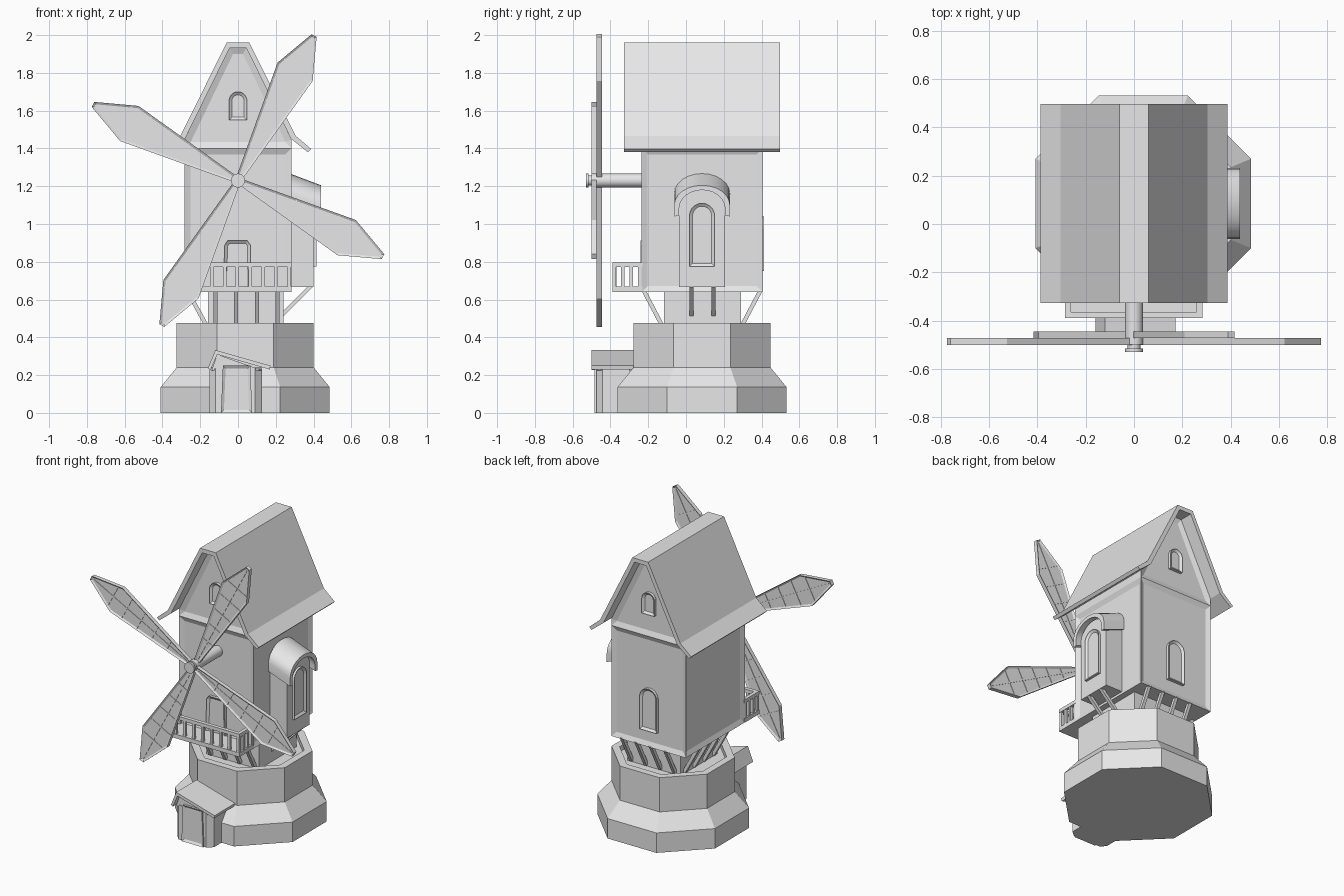
import bpy, bmesh, math
from mathutils import Vector

if "Cube" in bpy.data.objects:
    bpy.data.objects.remove(bpy.data.objects["Cube"])

grey = bpy.data.materials.new("plain grey")
grey.use_nodes = True
grey.diffuse_color = (0.8, 0.8, 0.8, 1)
grey.node_tree.nodes["Principled BSDF"].inputs["Base Color"].default_value = (0.8, 0.8, 0.8, 1)

CY = 0.085          # depth centre of the tower
HUB_Z = 1.23


def finish(name, bm, smooth=False):
    bmesh.ops.recalc_face_normals(bm, faces=bm.faces)
    mesh = bpy.data.meshes.new(name)
    bm.to_mesh(mesh)
    bm.free()
    mesh.materials.append(grey)
    obj = bpy.data.objects.new(name, mesh)
    bpy.context.collection.objects.link(obj)
    if smooth:
        bpy.ops.object.select_all(action='DESELECT')
        obj.select_set(True)
        bpy.context.view_layer.objects.active = obj
        bpy.ops.object.shade_smooth_by_angle(angle=math.radians(40))
    return obj


def prism(name, points, vec, inset=0, depth=0, pick=None, smooth=False):
    """Extrude a 3D outline along vec; sink a panel into faces chosen by pick(normal)."""
    bm = bmesh.new()
    face = bm.faces.new([bm.verts.new(p) for p in points])
    new = bmesh.ops.extrude_face_region(bm, geom=[face], use_keep_orig=True)["geom"]
    bmesh.ops.translate(bm, vec=vec, verts=[v for v in new if isinstance(v, bmesh.types.BMVert)])
    bmesh.ops.recalc_face_normals(bm, faces=bm.faces)
    bm.normal_update()
    if pick:
        chosen = [f for f in bm.faces if pick(f.normal)]
        bmesh.ops.inset_individual(bm, faces=chosen, thickness=inset, depth=-depth,
                                   use_even_offset=True)
    return finish(name, bm, smooth)


def box(name, lo, hi, **kw):
    (x0, y0, z0), (x1, y1, z1) = lo, hi
    return prism(name, [(x0, y0, z0), (x1, y0, z0), (x1, y1, z0), (x0, y1, z0)],
                 (0, 0, z1 - z0), **kw)


def beam(name, a, b, w=0.022):
    a, b = Vector(a), Vector(b)
    h = w / 2
    obj = box(name, (-h, -h, 0), (h, h, (b - a).length))
    obj.location = a
    obj.rotation_euler = (b - a).to_track_quat('Z', 'Y').to_euler()
    return obj


def rod(name, r, y0, y1):
    ring = [(r * math.cos(t), y0, HUB_Z + r * math.sin(t))
            for t in (i * math.tau / 20 for i in range(20))]
    return prism(name, ring, (0, y1 - y0, 0), smooth=True)


def arc(half, base, spring, top, n=12):
    """Arched outline as (across, height) pairs, running from one foot to the other."""
    pts = [(half * math.cos(math.pi * i / n), spring + (top - spring) * math.sin(math.pi * i / n))
           for i in range(n + 1)]
    return [(half, base)] + pts + [(-half, base)]


def window(name, loc, half, height, turn=0):
    """Arched frame with a sunken pane, facing -y before turning."""
    outline = [(u, 0.02, v) for u, v in arc(half, 0, height - half, height, 10)]
    obj = prism(name, outline, (0, -0.035, 0), 0.016, 0.012, lambda n: n.y < -0.9)
    obj.location = loc
    obj.rotation_euler.z = turn
    return obj


# Eight-sided stone base with a sunken top
bm = bmesh.new()
rings = []
for apothem, z in [(0.447, 0), (0.447, 0.137), (0.363, 0.24), (0.363, 0.475),
                   (0.315, 0.475), (0.315, 0.44)]:
    r = apothem / math.cos(math.pi / 8)
    rings.append([bm.verts.new((0.038 + r * math.cos((i + .5) * math.pi / 4),
                                CY + r * math.sin((i + .5) * math.pi / 4), z)) for i in range(8)])
for low, high in zip(rings, rings[1:]):
    for i in range(8):
        j = (i + 1) % 8
        bm.faces.new((low[i], low[j], high[j], high[i]))
bm.faces.new(rings[0])
bm.faces.new(rings[-1])
finish("stone_base", bm)

# Neck and slanted struts
box("neck", (-0.16, -0.116, 0.43), (0.24, 0.29, 0.65))
for i in range(4):
    x = -0.12 + 0.11 * i
    y = -0.07 + 0.105 * i
    beam("front_strut", (x, -0.12, 0.45), (x, -0.225, 0.65))
    beam("back_strut", (x, 0.29, 0.45), (x, 0.395, 0.65))
    beam("side_strut", (-0.16, y, 0.45), (-0.27, y, 0.65))
for y in (0.03, 0.145):
    beam("dormer_strut", (0.235, y, 0.52), (0.39, y, 0.675))

# Timber-framed body and gable
box("body", (-0.283, -0.235, 0.64), (0.283, 0.406, 1.4),
    inset=0.032, depth=0.014, pick=lambda n: abs(n.z) < 0.1)
gable = [(0.283, 1.4), (0.283, 1.445), (0.047, 1.935)]
gable += [(-x, z) for x, z in reversed(gable)]
prism("gable", [(x, -0.235, z) for x, z in gable], (0, 0.641, 0),
      0.034, 0.014, lambda n: abs(n.y) > 0.9)

# Flared roof shell
outer = [(0.387, 1.397), (0.305, 1.467), (0.06, 1.96)]
inner = [(0.37, 1.38), (0.28, 1.452), (0.044, 1.932)]
roof = outer + [(-x, z) for x, z in reversed(outer)]
roof += [(-x, z) for x, z in inner] + list(reversed(inner))
prism("roof", [(x, -0.327, z) for x, z in roof], (0, 0.824, 0))

# Windows and upper door
window("back_window", (0, 0.397, 0.75), 0.065, 0.29, math.pi)
window("back_gable_window", (0, 0.397, 1.55), 0.048, 0.15, math.pi)
window("front_gable_window", (0, -0.226, 1.55), 0.048, 0.15)
prism("balcony_door", [(-0.08, -0.21, 0.64), (0.07, -0.21, 0.64), (0.065, -0.21, 0.89),
                       (0.05, -0.21, 0.912), (-0.055, -0.21, 0.912), (-0.07, -0.21, 0.89)],
      (0, -0.03, 0), 0.016, 0.012, lambda n: n.y < -0.9)

# Side dormer with an arched, sloping hood
prism("dormer", [(0.4, CY + u, v) for u, v in arc(0.122, 0.667, 1.08, 1.185)], (-0.13, 0, 0))
shell = arc(0.147, 1.04, 1.1, 1.205) + list(reversed(arc(0.122, 1.045, 1.08, 1.18)))
prism("dormer_hood", [(0.44, CY + u, v) for u, v in shell], (-0.165, 0, 0.062), smooth=True)
window("dormer_window", (0.4, CY, 0.775), 0.067, 0.335, math.pi / 2)

# Balcony
box("balcony_floor", (-0.285, -0.39, 0.64), (0.283, -0.23, 0.668))
box("front_rail", (-0.285, -0.39, 0.773), (0.283, -0.364, 0.797))
for x in (-0.285, 0.259):
    box("side_rail", (x, -0.37, 0.773), (x + 0.024, -0.23, 0.797))
    for i in range(4):
        y = -0.388 + 0.045 * i
        box("side_baluster", (x + 0.003, y, 0.66), (x + 0.021, y + 0.018, 0.78))
for i in range(1, 8):
    x = -0.275 + 0.068 * i
    box("front_baluster", (x - 0.009, -0.386, 0.66), (x + 0.009, -0.368, 0.78))

# Entrance porch with an uneven gabled roof
prism("porch", [(-0.15, -0.3, 0), (-0.15, -0.443, 0), (-0.12, -0.475, 0), (0.09, -0.475, 0),
                (0.128, -0.443, 0), (0.128, -0.3, 0)], (0, 0, 0.235))
prism("porch_gable", [(-0.14, -0.47, 0.225), (0.128, -0.47, 0.225), (-0.11, -0.47, 0.31)],
      (0, 0.2, 0))
prism("porch_roof", [(-0.16, -0.5, 0.235), (-0.12, -0.5, 0.333), (0.172, -0.5, 0.25),
                     (0.168, -0.5, 0.23), (-0.11, -0.5, 0.309), (-0.145, -0.5, 0.228)],
      (0, 0.235, 0))
prism("porch_door", [(-0.09, -0.46, 0), (0.075, -0.46, 0), (0.065, -0.46, 0.25),
                     (-0.08, -0.46, 0.25)],
      (0, -0.025, 0), 0.018, 0.012, lambda n: n.y < -0.9)

# Shaft and hub
rod("shaft", 0.037, -0.5, -0.22)
rod("hub_neck", 0.026, -0.52, -0.49)
rod("hub_cap", 0.037, -0.53, -0.515)

# Four sails; opposite pairs share a depth
tip = 0.867
for k in range(4):
    depth = (-0.473, -0.501)[k % 2]
    half = [(0, 0.015), (0.65, 0.105), (tip, 0.015)]
    outline = half + [(r, -w) for r, w in reversed(half)]
    parts = [prism("sail", [(r, 0, w) for r, w in outline], (0, 0.028, 0),
                   0.012, 0.008, lambda n: abs(n.y) > 0.9)]
    parts.append(box("sail_spine", (0.05, 0.005, -0.003), (tip - 0.02, 0.023, 0.003)))
    for r in (0.2, 0.32, 0.44, 0.56, 0.68):
        w = min(0.01 + 0.09 * r / 0.65, 0.09)
        parts.append(box("sail_crossbar", (r, 0.005, -w), (r + 0.006, 0.023, w)))
    for obj in parts:
        obj.location = (0, depth, HUB_Z)
        obj.rotation_euler.y = -math.radians(62.3 + 90 * k)
